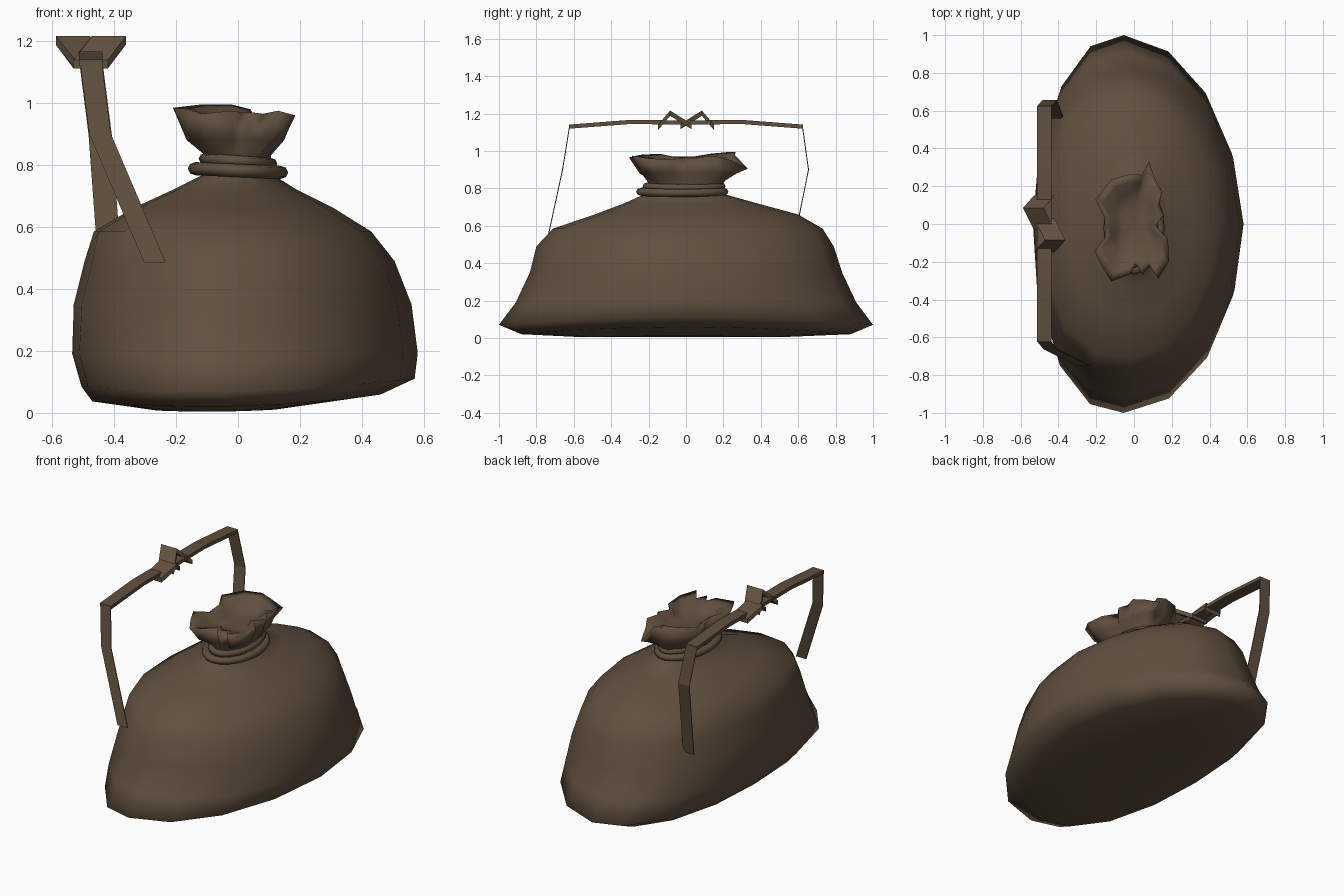
import bpy, bmesh, math
from mathutils import Vector

if "Cube" in bpy.data.objects:
    bpy.data.objects.remove(bpy.data.objects["Cube"])

brown = bpy.data.materials.new("brown_cloth")
brown.diffuse_color = (0.118, 0.08, 0.049, 1)
brown.use_nodes = True
brown.node_tree.nodes["Principled BSDF"].inputs["Base Color"].default_value = brown.diffuse_color


def finish(name, bm, smooth):
    bmesh.ops.recalc_face_normals(bm, faces=bm.faces)
    me = bpy.data.meshes.new(name)
    bm.to_mesh(me)
    bm.free()
    for p in me.polygons:
        p.use_smooth = smooth
    me.materials.append(brown)
    ob = bpy.data.objects.new(name, me)
    bpy.context.collection.objects.link(ob)
    return ob


def loft(name, rings, smooth=True, closed=False):
    """Skin a list of point rings; cap both ends, or join last to first."""
    bm = bmesh.new()
    vs = [[bm.verts.new(p) for p in r] for r in rings]
    n = len(vs[0])
    pairs = list(zip(vs, vs[1:]))
    if closed:
        pairs.append((vs[-1], vs[0]))
    for a, b in pairs:
        for i in range(n):
            j = (i + 1) % n
            bm.faces.new((a[i], a[j], b[j], b[i]))
    if not closed:
        for r in (vs[0], vs[-1]):
            if n == 4:
                bm.faces.new(r)
                continue
            c = bm.verts.new(sum((v.co for v in r), Vector()) / n)
            for i in range(n):
                bm.faces.new((r[i], r[(i + 1) % n], c))
    return finish(name, bm, smooth)


def oval(a, x0, x1, y0, y1, cx, front_left):
    """Point on an oval with its own radius per side and fullness per corner."""
    c, s = math.cos(a), math.sin(a)
    if c > 0:
        n = 1.9 if s > 0 else 2.0
    else:
        n = 2.2 if s > 0 else front_left
    k = (abs(c) ** n + abs(s) ** n) ** (-1 / n)
    return (cx + k * c * ((x1 - cx) if c > 0 else (cx - x0)),
            k * s * (y1 if s > 0 else -y0))


# Sack body: z, x min, x max, y min, y max, fullness of the front left corner
levels = [
    (0.004, -0.26, 0.12, -0.55, 0.50, 2.2),
    (0.02, -0.47, 0.46, -0.88, 0.88, 2.4),
    (0.07, -0.505, 0.57, -1.00, 1.00, 2.4),
    (0.19, -0.535, 0.58, -0.91, 0.91, 2.4),
    (0.35, -0.53, 0.56, -0.835, 0.835, 2.3),
    (0.49, -0.495, 0.505, -0.80, 0.79, 2.3),
    (0.585, -0.465, 0.43, -0.71, 0.73, 2.7),
    (0.66, -0.34, 0.31, -0.49, 0.60, 2.3),
    (0.72, -0.21, 0.19, -0.33, 0.38, 2.1),
    (0.77, -0.11, 0.11, -0.22, 0.20, 2.0),
    (0.82, -0.10, 0.10, -0.20, 0.19, 2.0),
]
rings = []
for z, x0, x1, y0, y1, full in levels:
    cx = -0.06 * max(0, 1 - z / 0.77)
    ring = []
    for i in range(16):
        x, y = oval(math.tau * i / 16, x0, x1, y0, y1, cx, full)
        lift = 0.05 * ((x + 0.1) / 0.6) ** 2 * max(0, 1 - z / 0.2)
        ring.append((x, y, z + lift))
    rings.append(ring)
loft("sack_body", rings)

# Gathered mouth: crumpled rim outline, flaring up from the neck
rim = [(0.16, 0.05, 0.96), (0.13, 0.10, 0.97), (0.15, 0.17, 0.97), (0.11, 0.24, 0.95),
       (0.08, 0.33, 0.905), (0.04, 0.26, 0.98), (-0.02, 0.265, 0.995), (-0.12, 0.235, 0.995),
       (-0.205, 0.13, 0.985), (-0.16, 0.04, 0.97), (-0.15, -0.07, 0.97), (-0.21, -0.14, 0.985),
       (-0.16, -0.24, 0.98), (-0.12, -0.305, 0.965), (-0.02, -0.265, 0.975), (0.01, -0.21, 0.97),
       (0.045, -0.27, 0.97), (0.08, -0.215, 0.965), (0.13, -0.29, 0.975), (0.185, -0.20, 0.96),
       (0.18, -0.08, 0.955), (0.115, -0.01, 0.965)]


def blend(t, z, shrink=1.0):
    """Ring part way from the neck oval (t = 0) to the rim (t = 1)."""
    out = []
    for x, y, rz in rim:
        a = math.atan2(y / 0.2, x / 0.11)
        nx, ny = 0.105 * math.cos(a), 0.2 * math.sin(a)
        out.append(((nx + (x - nx) * t) * shrink, (ny + (y - ny) * t) * shrink,
                    z if z else rz))
    return out


inner = [(x * 0.8, y * 0.84, z - 0.008) for x, y, z in rim]
loft("gathered_mouth", [blend(0, 0.79), blend(0.05, 0.83), blend(0.6, 0.88),
                        blend(1, None), inner, blend(0.5, 0.93, 0.72), blend(0.3, 0.915, 0.5)])


# Two coils of cord around the neck
def coil(name, rx, ry, cy, z, r, tilt):
    rings = []
    for i in range(20):
        a = math.tau * i / 20
        rings.append([((rx + r * math.cos(b)) * math.cos(a),
                       cy + (ry + r * math.cos(b)) * math.sin(a),
                       z + tilt * math.cos(a) + r * 0.85 * math.sin(b))
                      for b in (math.tau * k / 8 for k in range(8))])
    loft(name, rings, closed=True)


coil("neck_cord_lower", 0.137, 0.222, -0.02, 0.782, 0.025, -0.006)
coil("neck_cord_upper", 0.105, 0.20, -0.01, 0.812, 0.022, -0.008)


# Flat straps: width runs along x, thickness along the given offset
def ribbon(name, path, width, offset):
    w, o = Vector((width / 2, 0, 0)), Vector(offset) / 2
    loft(name, [[Vector(p) - w - o, Vector(p) + w - o, Vector(p) + w + o, Vector(p) - w + o]
                for p in path], smooth=False)


ribbon("strap_top", [(-0.475, y, z) for y, z in
                     ((-0.625, 1.13), (-0.3, 1.155), (0, 1.152), (0.3, 1.155), (0.625, 1.13))],
       0.075, (0, 0, 0.022))
ribbon("strap_leg_front", [(-0.475, -0.622, 1.135), (-0.445, -0.66, 0.90), (-0.268, -0.75, 0.485)],
       0.07, (0, 0.005, 0))
ribbon("strap_leg_back", [(-0.475, 0.622, 1.135), (-0.445, 0.655, 0.90), (-0.41, 0.56, 0.43)],
       0.075, (0, 0.005, 0))

# Knot: two folded loops, one turned half round from the other
for name, s in (("knot_loop_back", 1), ("knot_loop_front", -1)):
    ribbon(name, [(-0.475, 0.15 * s, 1.125), (-0.475 - 0.058 * s, 0.085 * s, 1.202),
                  (-0.475, -0.03 * s, 1.13)], 0.11, (0, 0, 0.028))
